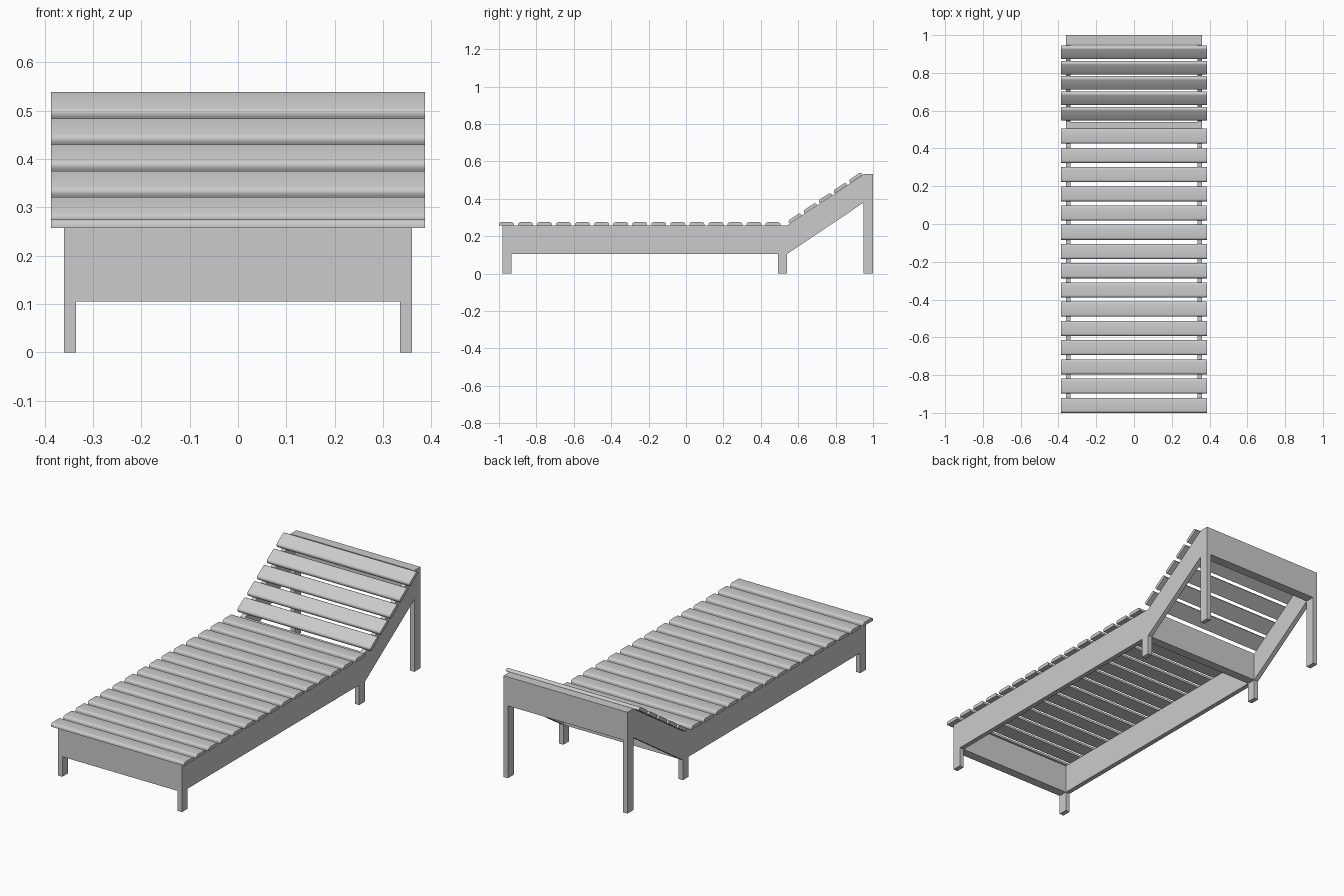
import bpy, bmesh, math
from mathutils import Vector

if "Cube" in bpy.data.objects:
    bpy.data.objects.remove(bpy.data.objects["Cube"])

BACK_ANGLE = math.atan2(0.275, 0.41)


def extrude_profile(name, profile, x0, x1):
    """Solid made by sweeping a (y, z) outline from x0 to x1."""
    bm = bmesh.new()
    face = bm.faces.new([bm.verts.new((x0, y, z)) for y, z in profile])
    res = bmesh.ops.extrude_face_region(bm, geom=[face])
    verts = [v for v in res["geom"] if isinstance(v, bmesh.types.BMVert)]
    bmesh.ops.translate(bm, verts=verts, vec=Vector((x1 - x0, 0, 0)))
    bmesh.ops.recalc_face_normals(bm, faces=bm.faces)
    mesh = bpy.data.meshes.new(name)
    bm.to_mesh(mesh)
    bm.free()
    obj = bpy.data.objects.new(name, mesh)
    bpy.context.collection.objects.link(obj)
    return obj


def box(name, x0, x1, y0, y1, z0, z1):
    return extrude_profile(name, [(y0, z0), (y1, z0), (y1, z1), (y0, z1)], x0, x1)


def slat(name, y, z, angle):
    """Board with rounded upper edges, its lower front edge at (y, z)."""
    w, h, r = 0.08, 0.018, 0.012
    pts = [(0, 0), (w, 0)]
    for cy, start in ((w - r, 0), (r, 90)):
        for i in range(5):
            a = math.radians(start + i * 22.5)
            pts.append((cy + r * math.cos(a), h - r + r * math.sin(a)))
    c, s = math.cos(angle), math.sin(angle)
    pts = [(y + u * c - v * s, z + u * s + v * c) for u, v in pts]
    obj = extrude_profile(name, pts, -0.387, 0.387)
    bpy.ops.object.select_all(action='DESELECT')
    obj.select_set(True)
    bpy.context.view_layer.objects.active = obj
    bpy.ops.object.shade_smooth_by_angle(angle=math.radians(35))


# Bent side rails and legs, left and right
rail = [(-0.935, 0.105), (0.54, 0.105), (0.95, 0.38),
        (0.95, 0.531), (0.54, 0.257), (-0.935, 0.257)]
for side, x0, x1 in (("left", -0.36, -0.335), ("right", 0.335, 0.36)):
    extrude_profile(side + "_rail", rail, x0, x1)
    box(side + "_front_leg", x0, x1, -0.98, -0.932, 0, 0.257)
    box(side + "_middle_leg", x0, x1, 0.492, 0.54, 0, 0.257)
    box(side + "_back_leg", x0, x1, 0.95, 1.0, 0, 0.532)

# Cross boards between the legs
box("front_board", -0.335, 0.335, -0.98, -0.932, 0.105, 0.257)
box("middle_board", -0.335, 0.335, 0.492, 0.54, 0.105, 0.257)
box("back_board", -0.335, 0.335, 0.95, 1.0, 0.38, 0.532)

# Seat slats
for i in range(15):
    slat(f"seat_slat_{i + 1}", -1.0 + i * 0.1018, 0.257, 0)

# Backrest slats
for i in range(5):
    d = 0.017 + i * 0.0975
    slat(f"backrest_slat_{i + 1}", 0.54 + d * math.cos(BACK_ANGLE),
         0.257 + d * math.sin(BACK_ANGLE), BACK_ANGLE)
